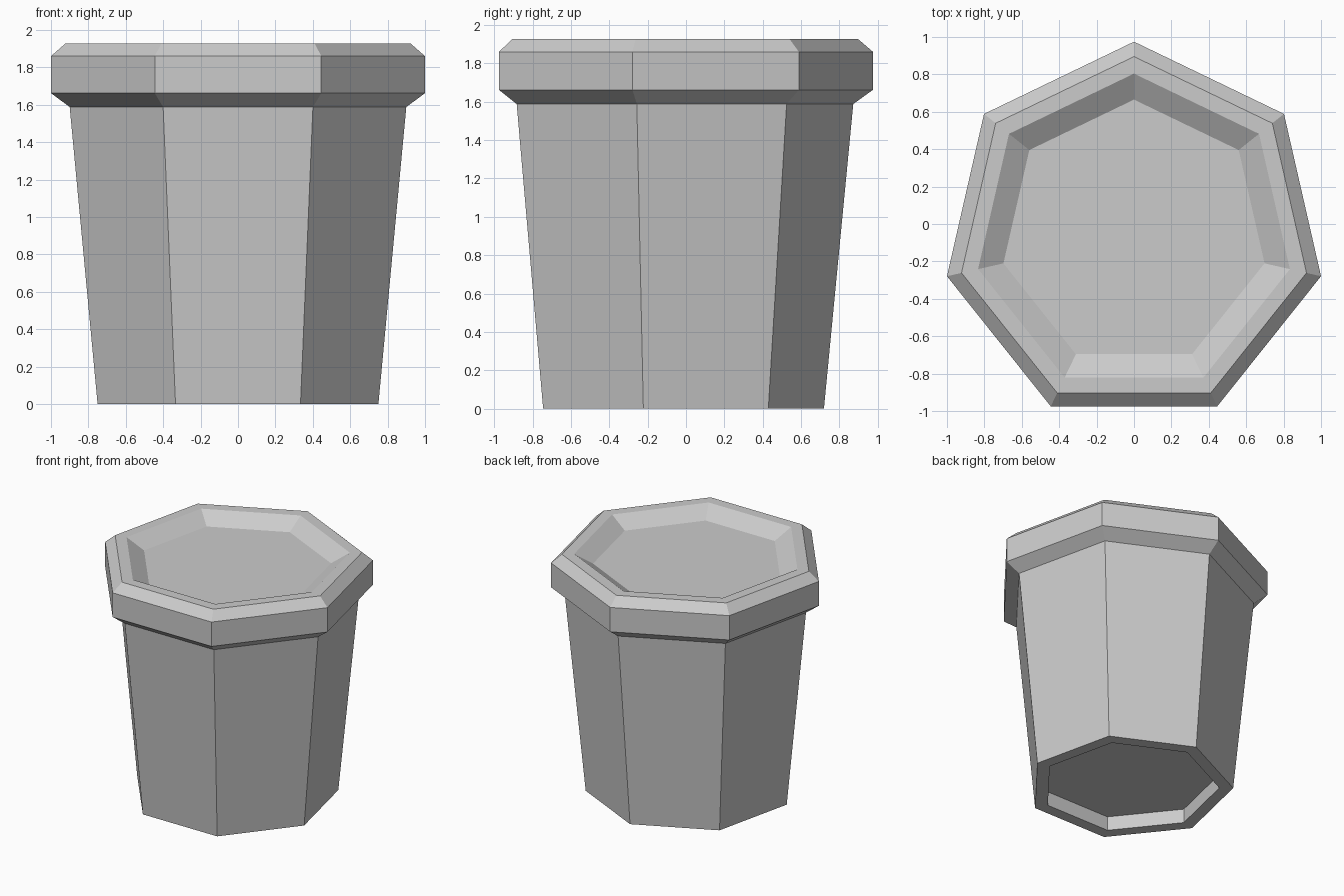
import bpy
import bmesh
import math

SIDES = 7
CENTRE_Y = -0.051

if "Cube" in bpy.data.objects:
    bpy.data.objects.remove(bpy.data.objects["Cube"], do_unlink=True)

# One plain grey for the whole container
grey = bpy.data.materials.new("light_grey")
grey.use_nodes = True
colour = (0.6, 0.6, 0.6, 1.0)
grey.diffuse_color = colour
grey.node_tree.nodes["Principled BSDF"].inputs["Base Color"].default_value = colour


def turned_part(name, profile):
    """Sweep (radius, height) points round a heptagon, and cap the first ring."""
    bm = bmesh.new()
    rings = []
    for radius, height in profile:
        ring = []
        for i in range(SIDES):
            a = math.pi / 2 + math.tau * i / SIDES
            ring.append(bm.verts.new((radius * math.cos(a),
                                      radius * math.sin(a) + CENTRE_Y, height)))
        rings.append(ring)
    bm.faces.new(rings[0])
    for low, high in zip(rings, rings[1:]):
        for i in range(SIDES):
            j = (i + 1) % SIDES
            bm.faces.new((low[i], low[j], high[j], high[i]))
    bmesh.ops.recalc_face_normals(bm, faces=bm.faces)
    # The capped floor faces outwards: down on the body, up on the lid
    bm.faces.ensure_lookup_table()
    wanted = 1 if profile[0][1] > profile[-1][1] else -1
    if bm.faces[0].normal.z * wanted < 0:
        bmesh.ops.reverse_faces(bm, faces=bm.faces)
    mesh = bpy.data.meshes.new(name)
    bm.to_mesh(mesh)
    bm.free()
    mesh.materials.append(grey)
    obj = bpy.data.objects.new(name, mesh)
    bpy.context.collection.objects.link(obj)
    return obj


# Tapered body with a recessed underside
turned_part("body", [(0.667, 0.115), (0.667, 0.0), (0.77, 0.0), (0.923, 1.588)])

# Chamfered lid with a sunken top
turned_part("lid", [(0.716, 1.845), (0.855, 1.928), (0.946, 1.928),
                    (1.0257, 1.86), (1.0257, 1.662), (0.923, 1.588)])
